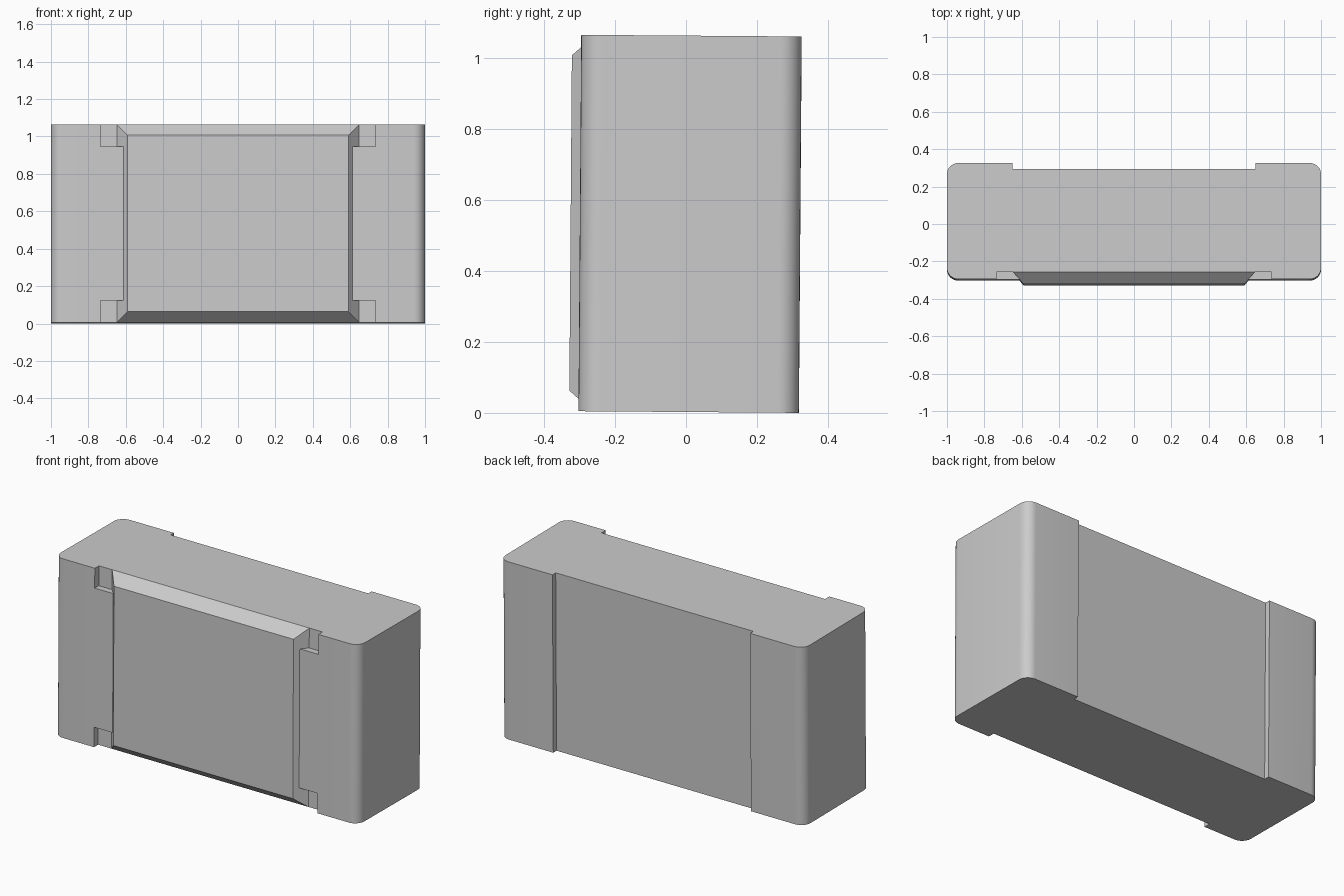
import bpy, bmesh, math
from mathutils import Matrix, Vector

cube = bpy.data.objects.get("Cube")
if cube:
    bpy.data.objects.remove(cube, do_unlink=True)

grey = bpy.data.materials.new("light grey")
grey.use_nodes = True
COLOUR = (0.6, 0.6, 0.6, 1)
grey.diffuse_color = COLOUR
grey.node_tree.nodes["Principled BSDF"].inputs["Base Color"].default_value = COLOUR

HALF = 0.53                     # half height
FRONT, FLOOR, BACK, BACK_FLOOR = -0.299, -0.26, 0.322, 0.291
PLACE = Matrix.Translation((0, 0, HALF + 0.0025)) @ Matrix.Rotation(-0.0075, 4, 'X')


def finish(name, bm):
    bmesh.ops.recalc_face_normals(bm, faces=bm.faces)
    bm.transform(PLACE)
    mesh = bpy.data.meshes.new(name)
    bm.to_mesh(mesh)
    bm.free()
    mesh.materials.append(grey)
    obj = bpy.data.objects.new(name, mesh)
    bpy.context.collection.objects.link(obj)
    return obj


def prism(name, points, offset):
    bm = bmesh.new()
    face = bm.faces.new([bm.verts.new(p) for p in points])
    grown = bmesh.ops.extrude_face_region(bm, geom=[face])
    verts = [v for v in grown["geom"] if isinstance(v, bmesh.types.BMVert)]
    bmesh.ops.translate(bm, verts=verts, vec=Vector(offset))
    return finish(name, bm)


def mirrored(half):
    return half + [(-a, b) for a, b in reversed(half)]


def arc(cx, cy, radius, start, steps=8):
    angles = [math.radians(start + 90 * i / steps) for i in range(steps + 1)]
    return [(cx + radius * math.cos(a), cy + radius * math.sin(a)) for a in angles]


# Body: rounded block with a shallow channel down the back
R = 0.06
outline = mirrored(arc(1 - R, FRONT + R, R, -90) + arc(1 - R, BACK - R, R, 0)
                   + [(0.65, BACK), (0.65, BACK_FLOOR)])
body = prism("body", [(x, y, -HALF) for x, y in outline], (0, 0, 2 * HALF))

# Front recess: I-shaped pocket with wide notches at top and bottom
NOTCH, WAIST, STEP = 0.735, 0.613, 0.412
pocket = mirrored([(NOTCH, -0.7), (NOTCH, -STEP), (WAIST, -STEP),
                   (WAIST, STEP), (NOTCH, STEP), (NOTCH, 0.7)])
cutter = prism("recess_cutter", [(x, FLOOR, z) for x, z in pocket], (0, -0.2, 0))
cutter.hide_render = True
cut = body.modifiers.new("recess", 'BOOLEAN')
cut.operation, cut.solver, cut.object = 'DIFFERENCE', 'EXACT', cutter
bpy.context.view_layer.objects.active = body
body.select_set(True)
bpy.ops.object.modifier_apply(modifier=cut.name)
bpy.data.objects.remove(cutter, do_unlink=True)
bpy.ops.object.shade_smooth_by_angle(angle=math.radians(30))

# Front panel: raised plate with sloping edges
bm = bmesh.new()
bmesh.ops.create_cube(bm, size=2)
for v in bm.verts:
    inset = 0.058 if v.co.y < 0 else 0
    v.co = (v.co.x * (0.648 - inset), -0.325 if v.co.y < 0 else FLOOR,
            v.co.z * (HALF - inset))
finish("front_panel", bm)
